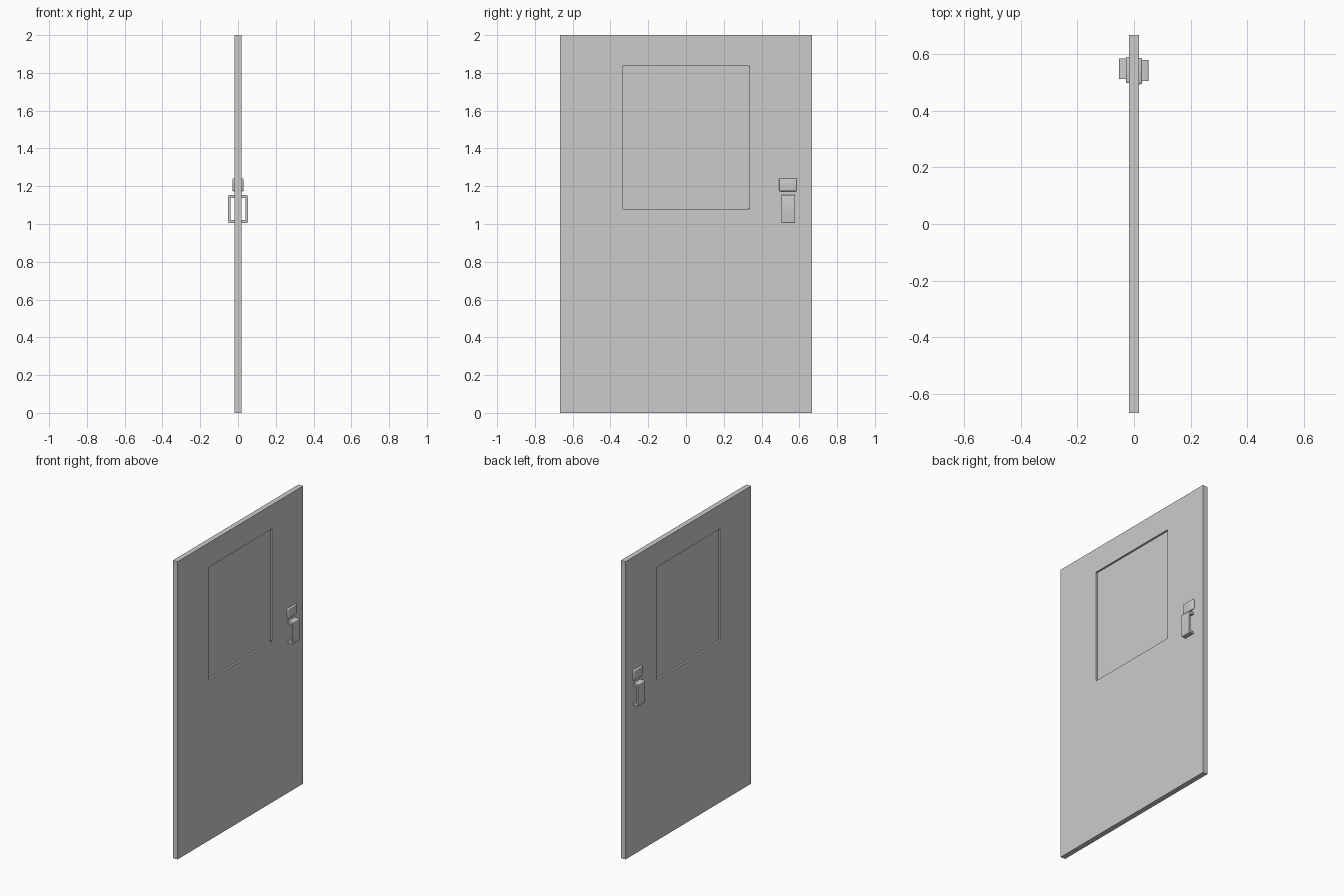
import bpy, bmesh
from mathutils import Vector

if "Cube" in bpy.data.objects:
    bpy.data.objects.remove(bpy.data.objects["Cube"])

HALF_T = 0.0175          # half thickness of the door leaf


def finish(name, bm, smooth=False):
    bmesh.ops.recalc_face_normals(bm, faces=bm.faces)
    me = bpy.data.meshes.new(name)
    bm.to_mesh(me)
    bm.free()
    ob = bpy.data.objects.new(name, me)
    bpy.context.collection.objects.link(ob)
    if smooth:
        bpy.context.view_layer.objects.active = ob
        ob.select_set(True)
        bpy.ops.object.shade_smooth_by_angle(angle=0.6)
        ob.select_set(False)
    return ob


def box(bm, lo, hi):
    geom = bmesh.ops.create_cube(bm, size=1)["verts"]
    lo, hi = Vector(lo), Vector(hi)
    for v in geom:
        v.co = (lo + hi) / 2 + v.co * (hi - lo)


def rect(bm, x, y0, y1, z0, z1):
    return [bm.verts.new((x, y, z)) for y, z in ((y0, z0), (y1, z0), (y1, z1), (y0, z1))]


# door leaf: slab with a window opening
WY, WZ0, WZ1 = 0.337, 1.08, 1.837
bm = bmesh.new()
outer = [rect(bm, x, -0.667, 0.667, 0, 2) for x in (-HALF_T, HALF_T)]
inner = [rect(bm, x, -WY, WY, WZ0, WZ1) for x in (-HALF_T, HALF_T)]
for i in range(4):
    j = (i + 1) % 4
    for s in (0, 1):
        bm.faces.new((outer[s][i], outer[s][j], inner[s][j], inner[s][i]))
    for ring in (outer, inner):
        bm.faces.new((ring[0][i], ring[0][j], ring[1][j], ring[1][i]))
corners = [bm.edges.get((inner[0][i], inner[1][i])) for i in range(4)]
bmesh.ops.bevel(bm, geom=corners, offset=0.006, segments=3, profile=0.5, affect="EDGES")
finish("door_leaf", bm)

# thin window pane set into the opening
bm = bmesh.new()
box(bm, (-0.005, -WY, WZ0), (0.005, WY, WZ1))
finish("window_pane", bm)

# lock plates and pull handles on both faces
for side, label, ly, hy, reach in ((1, "outer", 0.493, 0.505, 0.052),
                                   (-1, "inner", 0.497, 0.511, 0.053)):
    # lock plate with rounded outer edges
    bm = bmesh.new()
    xs = sorted((side * 0.010, side * 0.029))
    box(bm, (xs[0], ly, 1.173), (xs[1], ly + 0.093, 1.242))
    edges = [e for e in bm.edges if any(abs(v.co.x) > 0.02 for v in e.verts)]
    bmesh.ops.bevel(bm, geom=edges, offset=0.006, segments=3, profile=0.5, affect="EDGES")
    finish(label + "_lock_plate", bm, True)

    # C-shaped pull handle extruded across its width
    z0, z1, t, r = 1.004, 1.153, 0.016, reach - 0.012
    profile = [(0.01, z0), (reach, z0), (reach, z1), (0.01, z1),
               (0.01, z1 - t), (r, z1 - t), (r, z0 + t), (0.01, z0 + t)]
    bm = bmesh.new()
    a = [bm.verts.new((side * x, hy, z)) for x, z in profile]
    b = [bm.verts.new((side * x, hy + 0.073, z)) for x, z in profile]
    bm.faces.new(a)
    bm.faces.new(b[::-1])
    for i in range(8):
        j = (i + 1) % 8
        bm.faces.new((a[i], a[j], b[j], b[i]))
    edges = [bm.edges.get((a[i], b[i])) for i in (1, 2)]
    bmesh.ops.bevel(bm, geom=edges, offset=0.007, segments=3, profile=0.5, affect="EDGES")
    finish(label + "_handle", bm, True)
